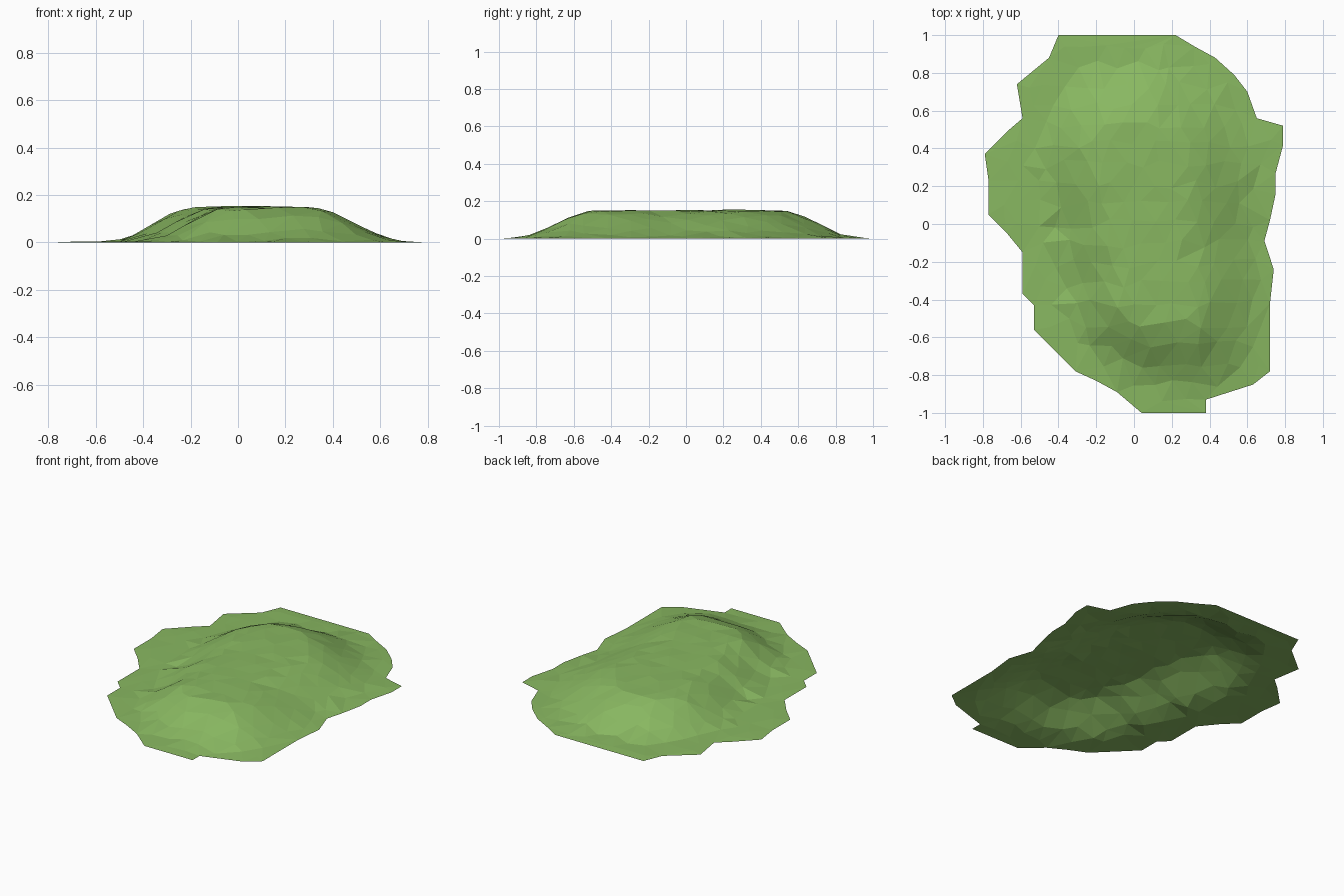
import bpy
import math
import random
from mathutils import Vector, noise
from mathutils.geometry import delaunay_2d_cdt, intersect_point_line

random.seed(4)
cube = bpy.data.objects.get("Cube")
if cube:
    bpy.data.objects.remove(cube)

HILL_HEIGHT = 0.15
STEEP_WIDTH = 0.37
GENTLE_WIDTH = 0.47
SPACING = 0.105

# Ragged ground outline, counted counter-clockwise
outline = [Vector(p) for p in (
    (-.4, 1), (-.45, .88), (-.62, .74), (-.59, .56), (-.66, .5), (-.79, .37),
    (-.77, .23), (-.77, .05), (-.68, -.04), (-.59, -.15), (-.59, -.37),
    (-.53, -.43), (-.53, -.56), (-.31, -.78), (-.2, -.83), (-.09, -.89),
    (.04, -1), (.38, -1), (.38, -.93), (.63, -.85), (.72, -.78), (.72, -.42),
    (.74, -.24), (.69, -.09), (.72, .02), (.75, .16), (.75, .27), (.79, .42),
    (.79, .52), (.65, .56), (.6, .7), (.53, .79), (.43, .88), (.32, .94),
    (.22, 1))]

# Flat crown of the hill, notched along its left flank
crown = [Vector(p) for p in (
    (-.12, .5), (-.18, .4), (-.17, .22), (-.08, .08), (-.1, -.08),
    (-.02, -.25), (-.04, -.4), (.08, -.5), (.28, -.48), (.3, -.38),
    (.24, -.2), (.24, .1), (.24, .28), (.14, .44), (.02, .53))]


def border_distance(point, loop):
    """Shortest distance from a point to the border of a closed loop."""
    best = math.inf
    for a, b in zip(loop, loop[1:] + loop[:1]):
        near, factor = intersect_point_line(point, a, b)
        near = a.lerp(b, min(max(factor, 0), 1))
        best = min(best, (point - near).length)
    return best


def inside(point, loop):
    """Even-odd test for a point in a closed loop."""
    result = False
    for a, b in zip(loop, loop[1:] + loop[:1]):
        if (a.y > point.y) != (b.y > point.y):
            if point.x < a.x + (point.y - a.y) * (b.x - a.x) / (b.y - a.y):
                result = not result
    return result


def ground_height(point):
    """Height of the hill: flat crown, soft slope, thin rim."""
    to_rim = border_distance(point, outline)
    if to_rim < 0.001:
        return 0.0
    bump = noise.noise(Vector((point.x, point.y, 0)) * 5)
    if inside(point, crown):
        return HILL_HEIGHT + bump * 0.008
    # The left-hand slope runs out more gently than the others
    to_crown = border_distance(point, crown)
    gentle = min(max(point.x * 3, 0), 1)
    width = STEEP_WIDTH + (GENTLE_WIDTH - STEEP_WIDTH) * gentle
    t = max(0, 1 - to_crown / min(width, to_crown + to_rim))
    smooth = t * t * (3 - 2 * t)
    rough = bump * 0.05 * smooth * (1 - smooth)
    return max(0.004, HILL_HEIGHT * smooth + rough)


# Scattered points inside the outline
points = list(outline)
rows = int(1 / SPACING)
for row in range(-rows, rows + 1):
    for col in range(-rows, rows + 1):
        shift = SPACING / 2 if row % 2 else 0
        spot = Vector((col * SPACING + shift, row * SPACING))
        spot += Vector((random.uniform(-1, 1), random.uniform(-1, 1))) * SPACING * 0.25
        if inside(spot, outline) and border_distance(spot, outline) > SPACING * 0.4:
            points.append(spot)

# Triangulate within the outline
count = len(outline)
edges = [(i, (i + 1) % count) for i in range(count)]
flat, _, faces, *_ = delaunay_2d_cdt(points, edges, [list(range(count))], 1, 0.0001)
verts = [(p.x, p.y, ground_height(p)) for p in flat]

mesh = bpy.data.meshes.new("grass_hill")
mesh.from_pydata(verts, [], faces)
mesh.update()
if sum(face.normal.z for face in mesh.polygons) < 0:
    mesh.flip_normals()
hill = bpy.data.objects.new("grass_hill", mesh)
bpy.context.collection.objects.link(hill)

# Grass colour
grass = bpy.data.materials.new("grass_green")
grass.use_nodes = True
grass.diffuse_color = (0.25, 0.48, 0.12, 1)
shader = grass.node_tree.nodes["Principled BSDF"]
shader.inputs["Base Color"].default_value = grass.diffuse_color
mesh.materials.append(grass)
